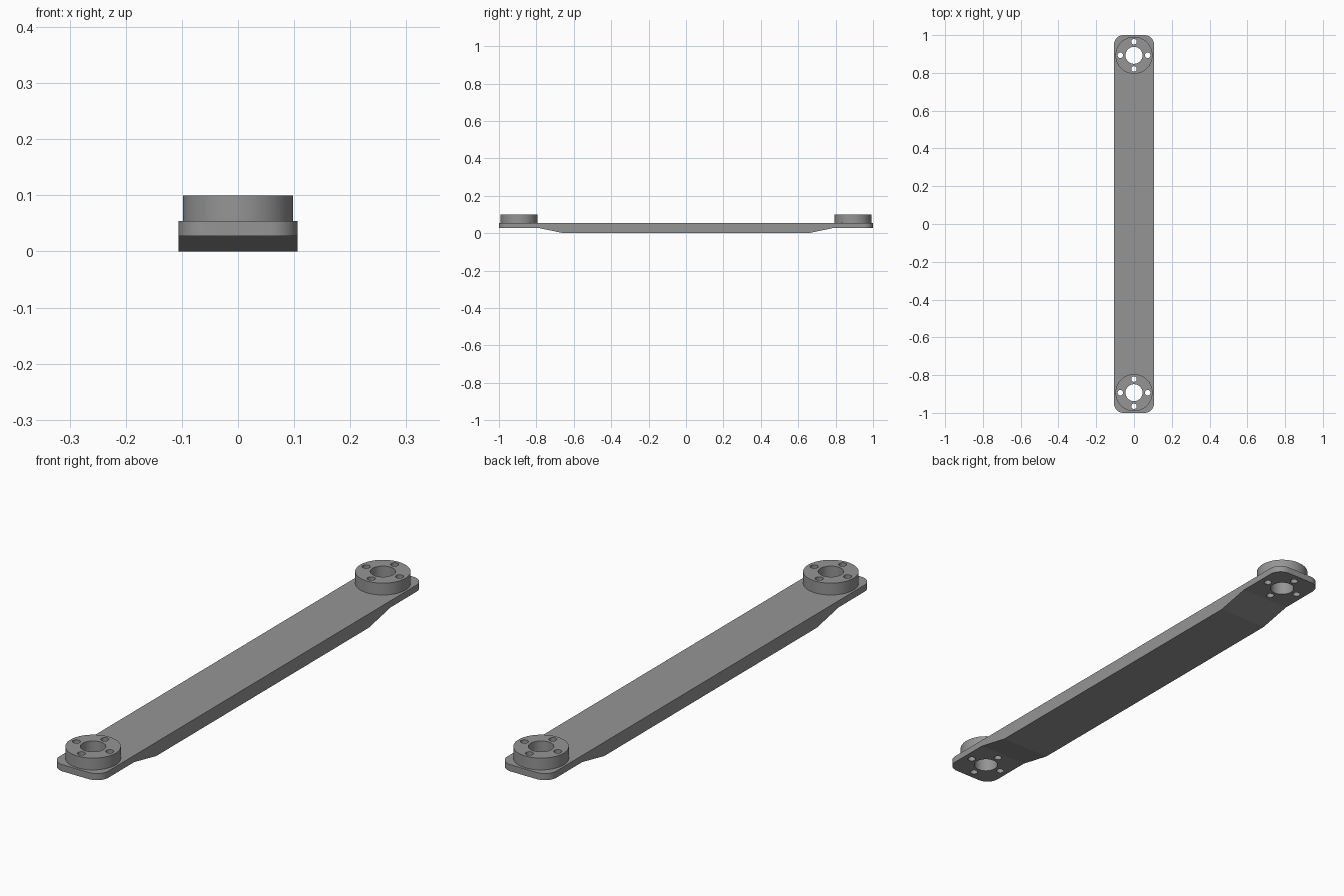
import bpy, bmesh, math

if "Cube" in bpy.data.objects:
    bpy.data.objects.remove(bpy.data.objects["Cube"])

HALF_W, TOP, END_Z = 0.106, 0.054, 0.028
BOSS_Y, BOSS_R, BOSS_TOP = 0.893, 0.098, 0.10

grey = bpy.data.materials.new("grey metal")
grey.diffuse_color = (0.3, 0.3, 0.3, 1)
grey.use_nodes = True
grey.node_tree.nodes["Principled BSDF"].inputs["Base Color"].default_value = grey.diffuse_color


def finish(name, bm):
    bmesh.ops.recalc_face_normals(bm, faces=bm.faces)
    mesh = bpy.data.meshes.new(name)
    bm.to_mesh(mesh)
    bm.free()
    mesh.materials.append(grey)
    obj = bpy.data.objects.new(name, mesh)
    bpy.context.collection.objects.link(obj)
    return obj


def cylinder(name, x, y, radius, z0, z1, sides):
    bm = bmesh.new()
    bmesh.ops.create_cone(bm, cap_ends=True, segments=sides, radius1=radius,
                          radius2=radius, depth=z1 - z0)
    bmesh.ops.translate(bm, verts=bm.verts, vec=(x, y, (z0 + z1) / 2))
    return finish(name, bm)


# Arm: side profile extruded across the width, then rounded at the four corners
half = [(1.0, TOP), (1.0, END_Z), (0.79, END_Z), (0.655, 0.0)]
profile = half + [(-y, z) for y, z in reversed(half)]
bm = bmesh.new()
face = bm.faces.new([bm.verts.new((-HALF_W, y, z)) for y, z in profile])
side = bmesh.ops.extrude_face_region(bm, geom=[face])["geom"]
bmesh.ops.translate(bm, vec=(2 * HALF_W, 0, 0),
                    verts=[v for v in side if isinstance(v, bmesh.types.BMVert)])
corners = [e for e in bm.edges if all(abs(v.co.y) > 0.99 for v in e.verts)
           and abs(e.verts[0].co.z - e.verts[1].co.z) > 0.01]
bmesh.ops.bevel(bm, geom=corners, offset=0.05, segments=10, profile=0.5,
                affect='EDGES')
arm = finish("link_arm", bm)

# Round bosses joined on top, and bolt circles drilled through both ends
tools = []
for s, end in ((-1, "front"), (1, "back")):
    y = s * BOSS_Y
    tools.append((cylinder(end + "_boss", 0, y, BOSS_R, TOP - 0.01, BOSS_TOP, 64), 'UNION'))
for s, end in ((-1, "front"), (1, "back")):
    y = s * BOSS_Y
    tools.append((cylinder(end + "_bore", 0, y, 0.045, -0.1, 0.2, 48), 'DIFFERENCE'))
    for k in range(4):
        a = k * math.pi / 2
        tools.append((cylinder(end + "_bolt_hole", 0.072 * math.cos(a),
                               y + 0.072 * math.sin(a), 0.0145, -0.1, 0.2, 24),
                      'DIFFERENCE'))
for tool, op in tools:
    mod = arm.modifiers.new(tool.name, 'BOOLEAN')
    mod.operation, mod.object, mod.solver = op, tool, 'EXACT'

# Bake the cuts and remove the cutters
bpy.context.view_layer.update()
graph = bpy.context.evaluated_depsgraph_get()
baked = bpy.data.meshes.new_from_object(arm.evaluated_get(graph))
arm.modifiers.clear()
arm.data = baked
baked.materials.clear()
baked.materials.append(grey)
baked.polygons.foreach_set("material_index", [0] * len(baked.polygons))
for tool, _ in tools:
    bpy.data.objects.remove(tool)

bpy.context.view_layer.objects.active = arm
arm.select_set(True)
bpy.ops.object.shade_smooth_by_angle(angle=math.radians(30))
# Keep the shallow ramp creases sharp
for e in baked.edges:
    a, b = (baked.vertices[i].co for i in e.vertices)
    if abs(a.y - b.y) < 1e-4 and abs(a.x - b.x) > 0.2 and abs(a.z - b.z) < 1e-4:
        e.use_edge_sharp = True
